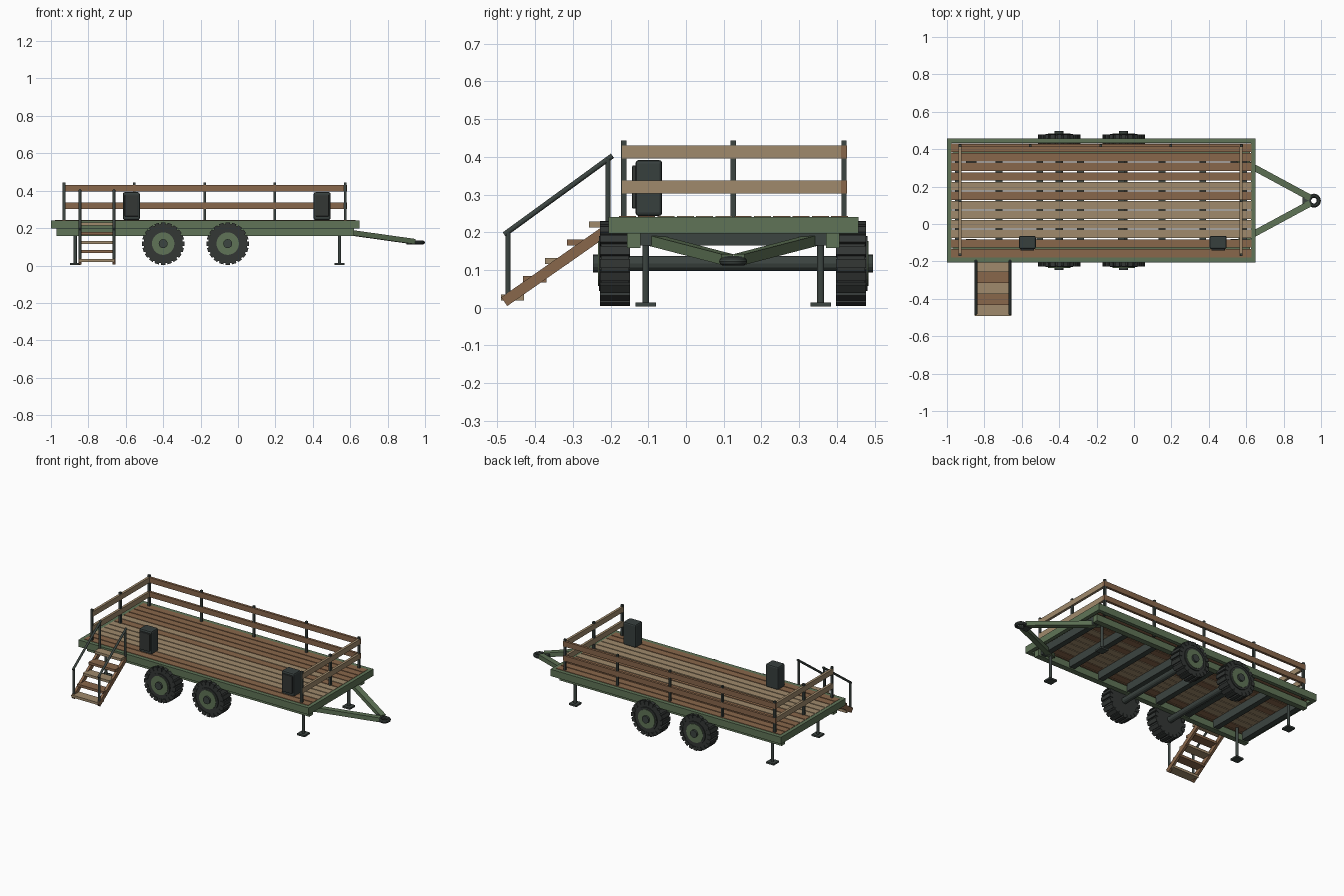
import bpy, bmesh, math
from mathutils import Vector, Matrix

if "Cube" in bpy.data.objects:
    bpy.data.objects.remove(bpy.data.objects["Cube"])

def material(name, r, g, b):
    m = bpy.data.materials.new(name)
    m.diffuse_color = (r, g, b, 1)
    m.use_nodes = True
    m.node_tree.nodes["Principled BSDF"].inputs["Base Color"].default_value = m.diffuse_color
    return m

GREEN = material("frame green", 0.115, 0.175, 0.095)
BROWN = material("brown wood", 0.25, 0.135, 0.07)
TAN = material("weathered wood", 0.35, 0.255, 0.15)
METAL = material("dark metal", 0.045, 0.058, 0.052)
RUBBER = material("tyre rubber", 0.033, 0.038, 0.036)
CASE = material("speaker case", 0.038, 0.05, 0.048)

YC = 0.125            # trailer centre line
DECK = 0.243          # deck top

def finish(name, bm, mat):
    bmesh.ops.recalc_face_normals(bm, faces=bm.faces)
    me = bpy.data.meshes.new(name)
    bm.to_mesh(me)
    bm.free()
    me.materials.append(mat)
    ob = bpy.data.objects.new(name, me)
    bpy.context.collection.objects.link(ob)
    return ob

def box(name, lo, hi, mat, bevel=0):
    lo, hi = Vector(lo), Vector(hi)
    bm = bmesh.new()
    bmesh.ops.create_cube(bm, size=1, matrix=Matrix.Translation((lo + hi) / 2) @ Matrix.Diagonal((*(hi - lo), 1)))
    if bevel:
        bmesh.ops.bevel(bm, geom=bm.edges[:], offset=bevel, segments=2, profile=0.5, affect='EDGES')
    return finish(name, bm, mat)

def beam(name, p, q, w, h, mat):
    p, q = Vector(p), Vector(q)
    rot = (q - p).to_track_quat('X', 'Z').to_matrix().to_4x4()
    bm = bmesh.new()
    bmesh.ops.create_cube(bm, size=1, matrix=Matrix.Translation((p + q) / 2) @ rot
                          @ Matrix.Diagonal(((q - p).length, w, h, 1)))
    return finish(name, bm, mat)

def rod(name, p, q, r, mat, sides=12):
    p, q = Vector(p), Vector(q)
    rot = (q - p).to_track_quat('Z', 'Y').to_matrix().to_4x4()
    bm = bmesh.new()
    bmesh.ops.create_cone(bm, cap_ends=True, segments=sides, radius1=r, radius2=r,
                          depth=(q - p).length, matrix=Matrix.Translation((p + q) / 2) @ rot)
    return finish(name, bm, mat)

# Upper perimeter frame
X0, X1, Y0, Y1 = -1.0, 0.65, -0.205, 0.457
for nm, a, b in (("front", Y0, Y0 + 0.025), ("back", Y1 - 0.025, Y1)):
    box(f"frame_{nm}", (X0, a, 0.197), (X1, b, 0.241), GREEN)
for nm, a, b in (("left", X0, X0 + 0.025), ("right", X1 - 0.025, X1)):
    box(f"frame_{nm}", (a, Y0 + 0.025, 0.197), (b, Y1 - 0.025, 0.241), GREEN)

# Lower chassis rails and cross members
for s in (-1, 1):
    y = YC + s * 0.264
    box("chassis_rail", (-0.97, y - 0.018, 0.158), (0.62, y + 0.018, 0.2), GREEN)
for i in range(8):
    x = -0.94 + i * 0.218
    box("cross_member", (x - 0.018, YC - 0.25, 0.165), (x + 0.018, YC + 0.25, 0.215), METAL)

# Deck planks
tan_planks = {2, 3, 4, 5, 7}
n, py0, py1 = 12, Y0 + 0.024, Y1 - 0.024
step = (py1 - py0) / n
for i in range(n):
    y = py0 + i * step
    box("deck_plank", (X0 + 0.022, y + 0.003, 0.217), (X1 - 0.022, y + step - 0.003, DECK),
        TAN if i in tan_planks else BROWN)

# Guard rails: back and both ends
RX0, RX1, RY0, RY1 = -0.93, 0.573, -0.165, 0.419
posts = [(RX0 + (RX1 - RX0) * i / 4, RY1) for i in range(5)]
posts += [(x, y) for x in (RX0, RX1) for y in (RY0, YC)]
for x, y in posts:
    box("rail_post", (x - 0.007, y - 0.007, 0.2), (x + 0.007, y + 0.007, 0.443), METAL)
for z in (0.32, 0.413):
    box("back_rail_board", (RX0 - 0.009, RY1 - 0.008, z - 0.017), (RX1 + 0.009, RY1 + 0.008, z + 0.017), BROWN)
    for x in (RX0, RX1):
        box("end_rail_board", (x - 0.008, RY0 - 0.005, z - 0.017), (x + 0.008, RY1 - 0.008, z + 0.017), TAN)

# Speaker boxes with front grille
for x in (-0.57, 0.45):
    box("speaker_box", (x - 0.045, -0.134, DECK), (x + 0.045, -0.063, 0.392), CASE, 0.009)
    box("speaker_grille", (x - 0.036, -0.143, 0.263), (x + 0.036, -0.13, 0.377), RUBBER, 0.003)

# Wheels and axles
ZW, RT = 0.117, 0.113
for x in (-0.4, -0.055):
    rod("axle", (x, YC - 0.3, ZW), (x, YC + 0.3, ZW), 0.02, METAL)
    for s in (-1, 1):
        c = Vector((x, YC + s * 0.313, ZW))
        d = Vector((0, s, 0))
        rod("tyre", c - d * 0.037, c + d * 0.037, 0.105, RUBBER, 36)
        bm = bmesh.new()
        for k in range(20):          # tread lugs
            a = math.tau * k / 20
            m = (Matrix.Translation(c) @ Matrix.Rotation(a, 4, 'Y') @ Matrix.Translation((0, 0, RT - 0.012))
                 @ Matrix.Diagonal((0.024, 0.08, 0.024, 1)))
            bmesh.ops.create_cube(bm, size=1, matrix=m)
        finish("tyre_tread", bm, RUBBER)
        rod("tyre_sidewall", c, c + d * 0.043, 0.073, RUBBER, 32)
        rod("wheel_rim", c, c + d * 0.046, 0.06, GREEN, 32)
        rod("wheel_hub", c, c + d * 0.058, 0.024, METAL, 16)

# Support jacks
for x in (-0.87, 0.543):
    for s in (-1, 1):
        y = YC + s * 0.232
        rod("jack_leg", (x, y, 0.01), (x, y, 0.22), 0.009, METAL)
        box("jack_foot", (x - 0.027, y - 0.027, 0.003), (x + 0.027, y + 0.027, 0.014), METAL)

# Drawbar and towing eye
for s in (-1, 1):
    beam("drawbar", (0.52, YC + s * 0.243, 0.187), (0.94, YC + s * 0.016, 0.128), 0.034, 0.028, GREEN)
box("coupling_plate", (0.9, YC - 0.025, 0.113), (0.945, YC + 0.025, 0.137), METAL)
bpy.ops.mesh.primitive_torus_add(location=(0.962, YC, 0.123), major_radius=0.026, minor_radius=0.011,
                                 major_segments=24, minor_segments=10)
eye = bpy.context.object
eye.name = "towing_eye"
eye.data.materials.append(METAL)
bpy.ops.object.shade_smooth_by_angle()

# Stairs
SX0, SX1 = -0.853, -0.655
for i in range(5):
    y, z = -0.46 + i * 0.0585, 0.027 + i * 0.0485
    box("stair_tread", (SX0 + 0.004, y - 0.031, z - 0.008), (SX1 - 0.004, y + 0.031, z + 0.008), BROWN if i % 2 else TAN)
for x in (SX0 + 0.008, SX1 - 0.008):
    beam("stair_stringer", (x, -0.482, 0.016), (x, -0.2, 0.213), 0.016, 0.028, BROWN)
    rod("handrail_lower_post", (x, -0.472, 0.02), (x, -0.472, 0.2), 0.007, METAL)
    rod("handrail_upper_post", (x, -0.207, 0.2), (x, -0.207, 0.397), 0.007, METAL)
    rod("handrail_bar", (x, -0.482, 0.194), (x, -0.195, 0.403), 0.007, METAL)
